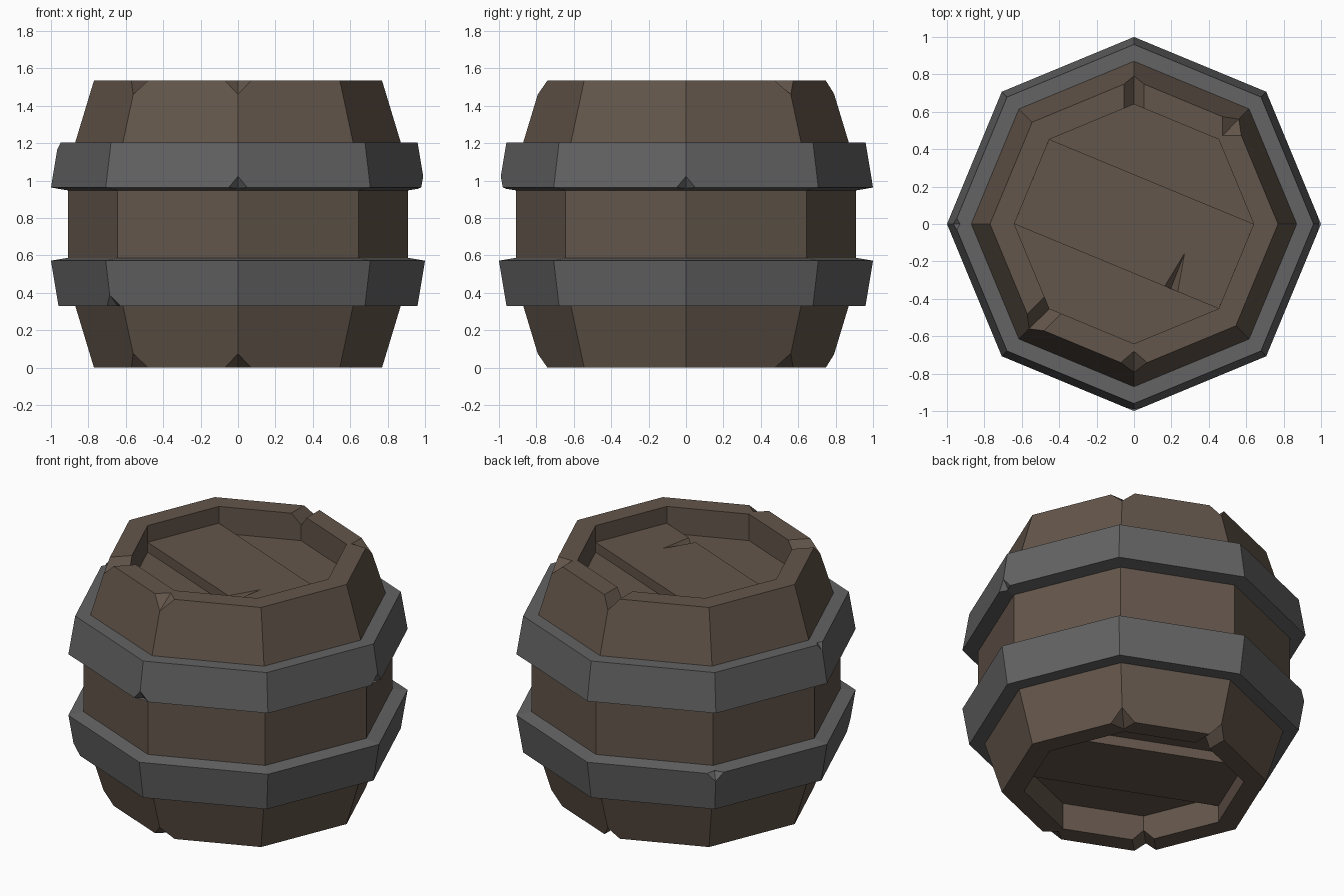
import bpy, bmesh, math
from mathutils import Vector

if "Cube" in bpy.data.objects:
    bpy.data.objects.remove(bpy.data.objects["Cube"])

H = 1.535  # barrel height


def material(name, c):
    m = bpy.data.materials.new(name)
    m.diffuse_color = (*c, 1)
    m.use_nodes = True
    m.node_tree.nodes["Principled BSDF"].inputs["Base Color"].default_value = m.diffuse_color
    return m


WOOD = material("wood", (0.125, 0.092, 0.07))
IRON = material("iron", (0.125, 0.125, 0.125))


def finish(bm, name, mat=None):
    bmesh.ops.recalc_face_normals(bm, faces=bm.faces)
    me = bpy.data.meshes.new(name)
    bm.to_mesh(me)
    bm.free()
    ob = bpy.data.objects.new(name, me)
    bpy.context.collection.objects.link(ob)
    if mat:
        me.materials.append(mat)
    return ob


def polar(r, deg, z, side=0):
    a = math.radians(deg)
    return Vector((r * math.cos(a) - side * math.sin(a),
                   r * math.sin(a) + side * math.cos(a), z))


def lathe(name, profile, mat, ring=False):
    """Eight-sided revolve; ring closes the profile, otherwise the ends are capped."""
    bm = bmesh.new()
    loops = [[bm.verts.new(polar(r, 45 * i, z)) for i in range(8)] for r, z in profile]
    pairs = list(zip(loops, loops[1:])) + ([(loops[-1], loops[0])] if ring else [])
    for a, b in pairs:
        for i in range(8):
            j = (i + 1) % 8
            bm.faces.new((a[i], a[j], b[j], b[i]))
    if not ring:
        bm.faces.new(loops[0])
        bm.faces.new(loops[-1])
    return finish(bm, name, mat)


def chip(deg, r, z, inward, width, depth, up, lean):
    """Points of a corner chip; up is the side of the edge, lean the outward slope."""
    t = math.tan(math.radians(22.5))
    return [polar(r - inward, deg, z),
            polar(r - width * t, deg, z, width), polar(r - width * t, deg, z, -width),
            polar(r + lean, deg, z - up * depth), polar(r + 0.06, deg, z + up * 0.06)]


def groove(deg, width, depth, z, up):
    """Points of a V notch running right through the rim."""
    pts = []
    for r in (0.55, 0.88):
        pts += [polar(r, deg, z - up * depth),
                polar(r, deg, z + up * 0.02, width), polar(r, deg, z + up * 0.02, -width)]
    return pts


def carve(ob, hulls):
    bm = bmesh.new()
    for pts in hulls:
        vs = [bm.verts.new(p) for p in pts]
        bmesh.ops.convex_hull(bm, input=vs)
    cutter = finish(bm, "cutter")
    cutter.hide_render = True
    mod = ob.modifiers.new("chips", 'BOOLEAN')
    mod.operation = 'DIFFERENCE'
    mod.solver = 'EXACT'
    mod.object = cutter
    bpy.context.view_layer.objects.active = ob
    bpy.ops.object.modifier_apply(modifier=mod.name)
    bpy.data.objects.remove(cutter)


# Staved body with recessed ends
half = [(0.64, 0.17), (0.64, 0), (0.77, 0), (0.87, 0.33), (0.91, 0.585)]
body = lathe("barrel_body", half + [(r, H - z) for r, z in reversed(half)], WOOD)
cuts = []
for z, up in ((H, 1), (0, -1)):
    cuts += [chip(270, 0.77, z, 0.09, 0.07, 0.075, up, 0.023),
             chip(45, 0.77, z, 0.10, 0.07, 0.075, up, 0.023),
             groove(90, 0.07, 0.07, z, up),
             groove(225, 0.08, 0.075, z, up)]
carve(body, cuts)

# Raised middle plank at both ends
corners = [(-0.64, 0), (0.4525, -0.4525), (0.64, 0), (-0.4525, 0.4525)]
for name, z0, z1 in (("top_plank", H - 0.175, H - 0.107), ("bottom_plank", 0.107, 0.175)):
    bm = bmesh.new()
    face = bm.faces.new([bm.verts.new((x, y, z0)) for x, y in corners])
    ext = bmesh.ops.extrude_face_region(bm, geom=[face])
    moved = [v for v in ext["geom"] if isinstance(v, bmesh.types.BMVert)]
    bmesh.ops.translate(bm, verts=moved, vec=(0, 0, z1 - z0))
    plank = finish(bm, name, WOOD)
    if name == "top_plank":
        # Splinter gouge at the plank edge
        zt = z1 + 0.01
        carve(plank, [[Vector(p) for p in (
            (0.285, -0.12, zt), (0.14, -0.36, zt), (0.235, -0.40, zt),
            (0.185, -0.375, z1 - 0.06))]])

# Iron hoops, the upper one mirrored
hoop = [(0.86, 0.33), (0.96, 0.33), (1.0, 0.572), (0.905, 0.588)]
lower = lathe("lower_hoop", hoop, IRON, ring=True)
upper = lathe("upper_hoop", [(r, H - z) for r, z in hoop], IRON, ring=True)
carve(lower, [chip(225, 0.96, 0.33, 0.05, 0.05, 0.06, -1, 0.01),
              chip(135, 1.0, 0.572, 0.05, 0.05, 0.05, 1, -0.008)])
carve(upper, [chip(270, 1.0, H - 0.572, 0.05, 0.05, 0.06, -1, -0.01),
              chip(0, 1.0, H - 0.572, 0.05, 0.05, 0.06, -1, -0.01),
              chip(180, 0.96, H - 0.33, 0.03, 0.03, 0.04, 1, 0.006)])
